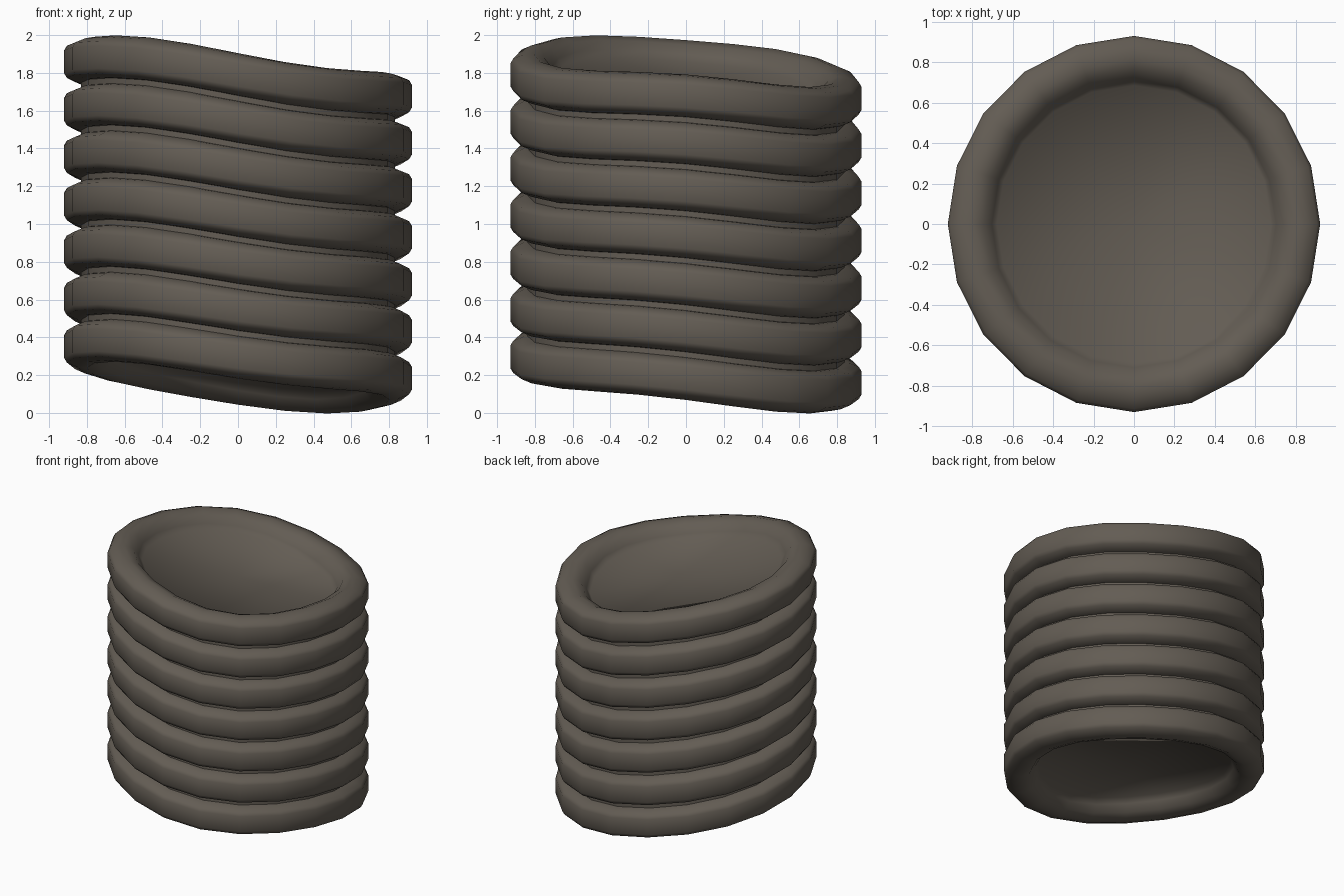
import bpy, bmesh, math

if "Cube" in bpy.data.objects:
    bpy.data.objects.remove(bpy.data.objects["Cube"])

SIDES, RINGS, PITCH, BASE = 20, 7, 0.25, 0.115
TOP = (RINGS - 1) * PITCH

mat = bpy.data.materials.new("dark warm grey")
mat.diffuse_color = (0.125, 0.108, 0.088, 1)
mat.use_nodes = True
mat.node_tree.nodes["Principled BSDF"].inputs["Base Color"].default_value = mat.diffuse_color


def wave(a, h):
    """Uneven tilt of the rings: high at front left, low at back right."""
    low = 1 - min(max(h / TOP, 0), 1)  # wobble grows toward the bottom
    q = math.radians(45)
    return (0.1325 - 0.109 * math.cos(a) - 0.062 * math.sin(a)
            + 0.02 * math.cos(2 * a) + 0.018 * math.cos(3 * a)
            + low * (0.022 * math.cos(a + q) + 0.012 * math.cos(3 * a + 3 * q)))


def sweep(name, profile, closed=False, caps=()):
    """Sweep (radius, height) points round the wavy circle; caps are loop indices."""
    bm = bmesh.new()
    loops = []
    for r, h in profile:
        loop = []
        for i in range(SIDES):
            a = 2 * math.pi * i / SIDES
            loop.append(bm.verts.new((0.99 * r * math.cos(a), r * math.sin(a),
                                      BASE + h + wave(a, h))))
        loops.append(loop)
    n = len(loops)
    for j in range(n if closed else n - 1):
        lo, hi = loops[j], loops[(j + 1) % n]
        for i in range(SIDES):
            k = (i + 1) % SIDES
            bm.faces.new((lo[i], lo[k], hi[k], hi[i]))
    for c in caps:  # fan to the middle
        loop = loops[c]
        mid = bm.verts.new((0, 0, sum(v.co.z for v in loop) / SIDES))
        for i in range(SIDES):
            bm.faces.new((loop[i], loop[(i + 1) % SIDES], mid))
    bmesh.ops.recalc_face_normals(bm, faces=bm.faces)
    me = bpy.data.meshes.new(name)
    bm.to_mesh(me)
    bm.free()
    me.materials.append(mat)
    me.shade_smooth()
    ob = bpy.data.objects.new(name, me)
    bpy.context.collection.objects.link(ob)
    return ob


# Rounded ring section: outer half, inner half
outer = [(0.93, 0.06), (0.915, 0.085), (0.86, 0.107), (0.81, 0.115)]
inner = [(0.75, 0.09), (0.71, 0.04)]
half = outer + inner

# Middle rings
for n in range(1, RINGS - 1):
    z = n * PITCH
    ring = [(r, z + h) for r, h in half] + [(r, z - h) for r, h in reversed(half)]
    sweep(f"ring_{n + 1}", ring, closed=True)

# End rings run smoothly into the dished ends
for name, z, s in (("bottom_ring", 0, -1), ("top_ring", TOP, 1)):
    section = [(r, z - s * h) for r, h in reversed(outer)]
    section += [(r, z + s * h) for r, h in half] + [(0.685, z)]
    sweep(name, section, caps=(-1,))

# Inner core seen in the gaps between rings
sweep("core", [(0.84, 0.0), (0.84, TOP)])
